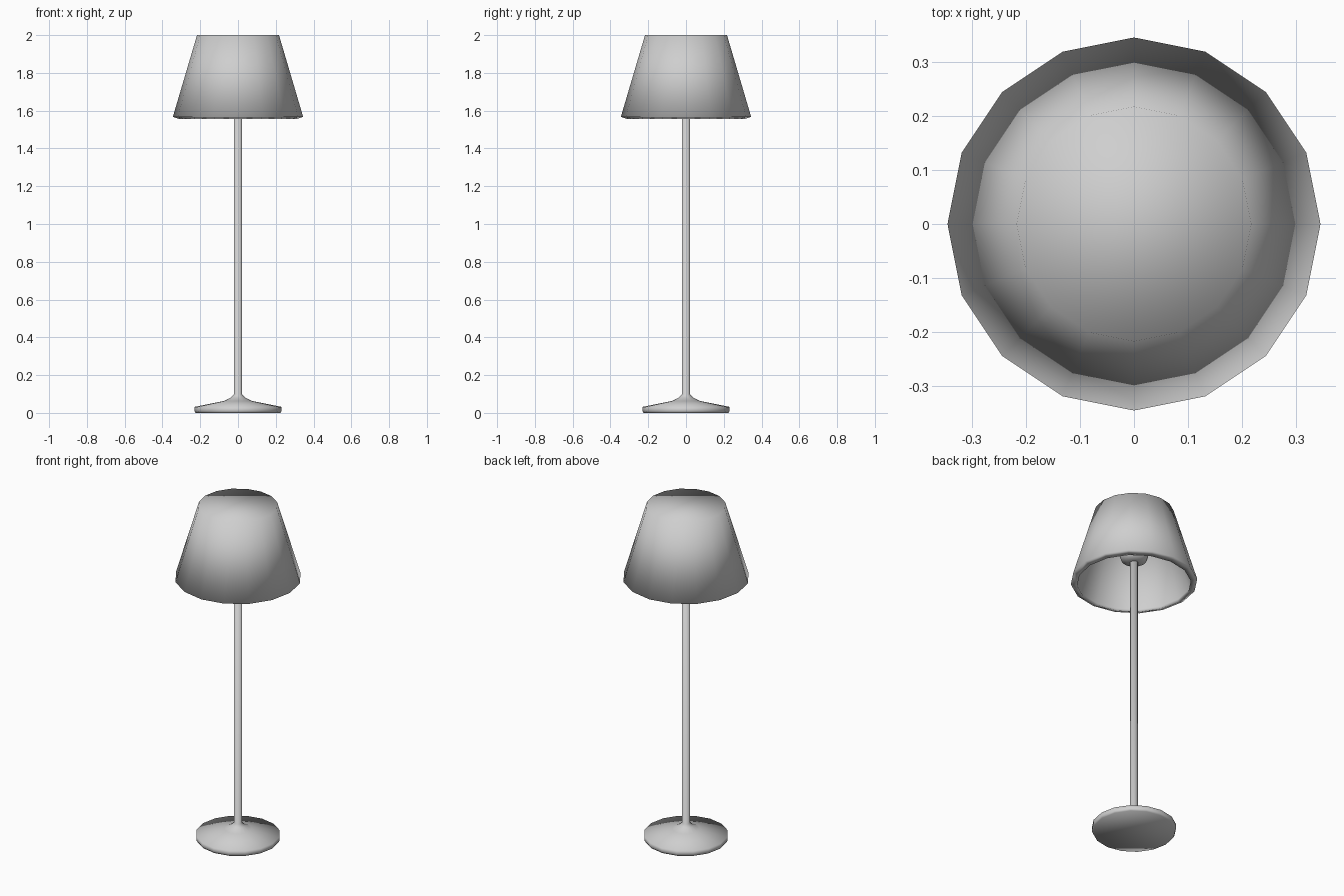
import bpy
import bmesh
import math

if "Cube" in bpy.data.objects:
    bpy.data.objects.remove(bpy.data.objects["Cube"])

SIDES = 16

grey = bpy.data.materials.new("light_grey")
grey.diffuse_color = (0.62, 0.62, 0.62, 1.0)
grey.use_nodes = True
grey.node_tree.nodes["Principled BSDF"].inputs["Base Color"].default_value = grey.diffuse_color


def lathe(name, profile):
    """Turn a (radius, z) profile about the z axis, closing both ends."""
    bm = bmesh.new()
    rings = []
    for r, z in profile:
        rings.append([bm.verts.new((r * math.cos(2 * math.pi * i / SIDES),
                                    r * math.sin(2 * math.pi * i / SIDES), z))
                      for i in range(SIDES)])
    for low, high in zip(rings, rings[1:]):
        for i in range(SIDES):
            j = (i + 1) % SIDES
            bm.faces.new((low[i], low[j], high[j], high[i]))
    bm.faces.new(rings[0])
    bm.faces.new(rings[-1])
    bmesh.ops.recalc_face_normals(bm, faces=bm.faces)
    for f in bm.faces:
        f.smooth = True
    mesh = bpy.data.meshes.new(name)
    bm.to_mesh(mesh)
    bm.free()
    mesh.materials.append(grey)
    obj = bpy.data.objects.new(name, mesh)
    bpy.context.collection.objects.link(obj)
    return obj


# Weighted foot that sweeps up into the slim pole
lathe("base_and_pole", [(0.225, 0.0), (0.23, 0.01), (0.23, 0.032), (0.075, 0.063),
                        (0.04, 0.08), (0.022, 0.097), (0.022, 1.72)])

# Rounded bulb holder at the top of the pole
lathe("bulb_holder", [(0.035, 1.685), (0.068, 1.70), (0.077, 1.725),
                      (0.068, 1.80), (0.035, 1.84)])

# Hollow shade: inner ceiling, inner wall, bottom rim, outer wall, closed top
lathe("shade", [(0.197, 1.975), (0.315, 1.575), (0.31, 1.556),
                (0.345, 1.567), (0.217, 2.0)])
